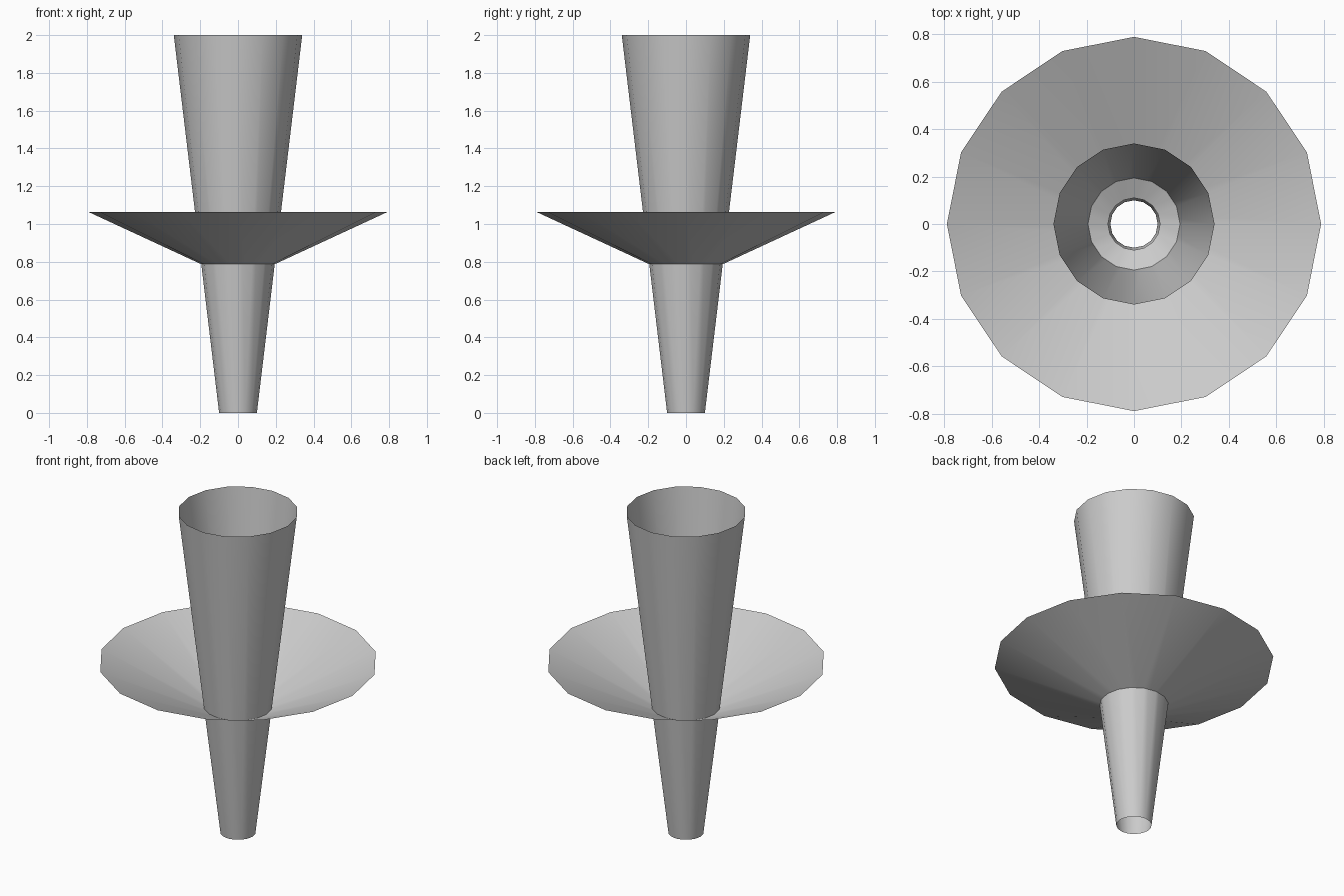
import bpy
import math

cube = bpy.data.objects.get("Cube")
if cube:
    bpy.data.objects.remove(cube, do_unlink=True)

SIDES = 16

# Single grey colour
grey = bpy.data.materials.new("light_grey")
grey.use_nodes = True
colour = (0.6, 0.6, 0.6, 1)
grey.diffuse_color = colour
grey.node_tree.nodes["Principled BSDF"].inputs["Base Color"].default_value = colour


def open_cone(name, r_low, z_low, r_high, z_high):
    """Thin open frustum, smooth around its side."""
    bpy.ops.mesh.primitive_cone_add(
        vertices=SIDES, radius1=r_low, radius2=r_high, depth=z_high - z_low,
        end_fill_type='NOTHING', location=(0, 0, (z_low + z_high) / 2))
    obj = bpy.context.object
    obj.name = name
    obj.data.materials.append(grey)
    bpy.ops.object.shade_smooth_by_angle(angle=math.radians(40))
    return obj


# Tapered tube, open at both ends
open_cone("tapered_tube", 0.1, 0, 0.34, 2)

# Wide shallow dish that passes through the tube wall, leaving a small hole
open_cone("dish", 0.11, 0.748, 0.79, 1.063)
